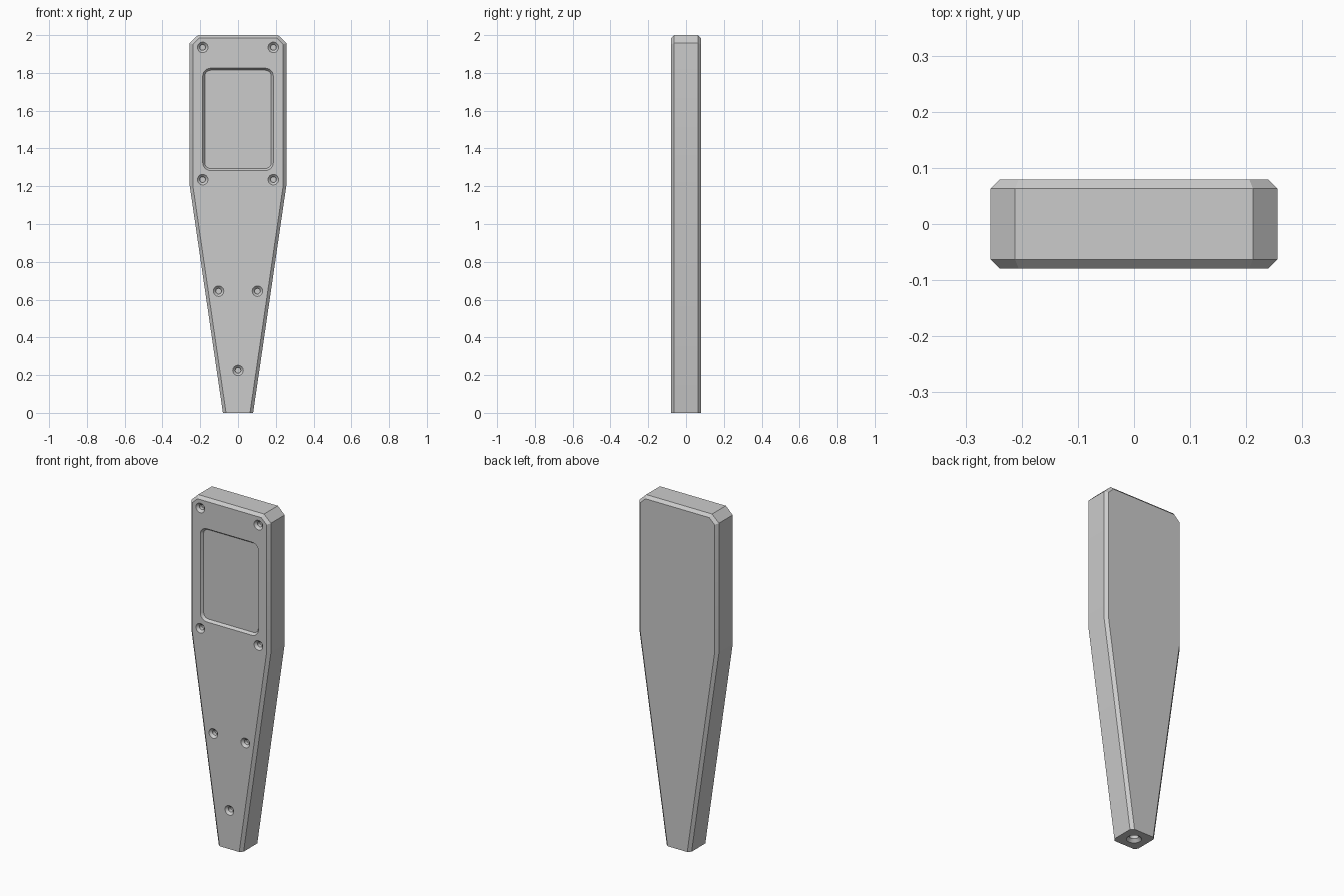
import bpy, bmesh, math
from mathutils import Matrix, Vector

if "Cube" in bpy.data.objects:
    bpy.data.objects.remove(bpy.data.objects["Cube"])

HALF_D = 0.0795     # half thickness
CHAMFER = 0.0165


def loft(name, rings):
    """Closed solid through a list of equal-length point rings."""
    bm = bmesh.new()
    loops = [[bm.verts.new(p) for p in ring] for ring in rings]
    n = len(loops[0])
    for a, b in zip(loops, loops[1:]):
        for i in range(n):
            j = (i + 1) % n
            bm.faces.new((a[i], a[j], b[j], b[i]))
    bm.faces.new(loops[0][::-1])
    bm.faces.new(loops[-1])
    bmesh.ops.recalc_face_normals(bm, faces=bm.faces)
    mesh = bpy.data.meshes.new(name)
    bm.to_mesh(mesh)
    bm.free()
    ob = bpy.data.objects.new(name, mesh)
    bpy.context.collection.objects.link(ob)
    return ob


def rounded_rect(hx, z0, z1, r, y, seg=6):
    pts = []
    corners = [(hx - r, z1 - r), (-hx + r, z1 - r), (-hx + r, z0 + r), (hx - r, z0 + r)]
    for k, (cx, cz) in enumerate(corners):
        for s in range(seg + 1):
            a = math.pi / 2 * (k + s / seg)
            pts.append((cx + r * math.cos(a), y, cz + r * math.sin(a)))
    return pts


def hole_cutter(name, pos, inward, profile, n=24):
    """Round cutter; profile is (radius, depth) pairs going into the body."""
    rot = Vector((0, 0, 1)).rotation_difference(Vector(inward)).to_matrix().to_4x4()
    m = Matrix.Translation(pos) @ rot
    return loft(name, [[m @ Vector((r * math.cos(2 * math.pi * i / n),
                                    r * math.sin(2 * math.pi * i / n), d))
                        for i in range(n)] for r, d in profile])


# Body: tapered paddle outline, extruded in depth
right = [(0.08, 0), (0.256, 1.205), (0.256, 1.958), (0.212, 2.0)]
outline = right + [(-x, z) for x, z in reversed(right)]
body = loft("handle_body", [[(x, y, z) for x, z in outline] for y in (-HALF_D, HALF_D)])

# Chamfer front and back rims, leaving the foot edges sharp
bm = bmesh.new()
bm.from_mesh(body.data)
rim = [e for e in bm.edges
       if abs(e.verts[0].co.y - e.verts[1].co.y) < 1e-5
       and max(v.co.z for v in e.verts) > 1e-4]
bmesh.ops.bevel(bm, geom=rim, offset=CHAMFER, offset_type='OFFSET',
                segments=1, profile=0.5, affect='EDGES')
bm.to_mesh(body.data)
bm.free()

# Screen recess with sloped walls
cutters = [loft("screen_recess_cutter", [
    rounded_rect(0.187, 1.283, 1.825, 0.042, -HALF_D - 0.03),
    rounded_rect(0.187, 1.283, 1.825, 0.042, -HALF_D),
    rounded_rect(0.176, 1.294, 1.814, 0.031, -HALF_D + 0.015)])]

# Countersunk screw holes on the front
screw = [(0.028, -0.02), (0.028, 0), (0.015, 0.013), (0.015, 0.035)]
spots = [(s * x, z) for x, z in ((0.187, 1.935), (0.187, 1.235), (0.103, 0.645))
         for s in (-1, 1)] + [(0, 0.225)]
for x, z in spots:
    cutters.append(hole_cutter("screw_hole_cutter", (x, -HALF_D, z), (0, 1, 0), screw))

# Countersunk socket in the foot
socket = [(0.04, -0.02), (0.04, 0), (0.024, 0.016), (0.024, 0.06)]
cutters.append(hole_cutter("foot_socket_cutter", (0, 0, 0), (0, 0, 1), socket))

for c in cutters:
    mod = body.modifiers.new(c.name, 'BOOLEAN')
    mod.operation = 'DIFFERENCE'
    mod.solver = 'EXACT'
    mod.object = c

# Bake the cuts and remove the cutters
bpy.context.view_layer.update()
deps = bpy.context.evaluated_depsgraph_get()
baked = bpy.data.meshes.new_from_object(body.evaluated_get(deps))
body.modifiers.clear()
body.data = baked
for c in cutters:
    bpy.data.objects.remove(c)

bpy.context.view_layer.objects.active = body
body.select_set(True)
bpy.ops.object.shade_smooth_by_angle(angle=math.radians(25))
